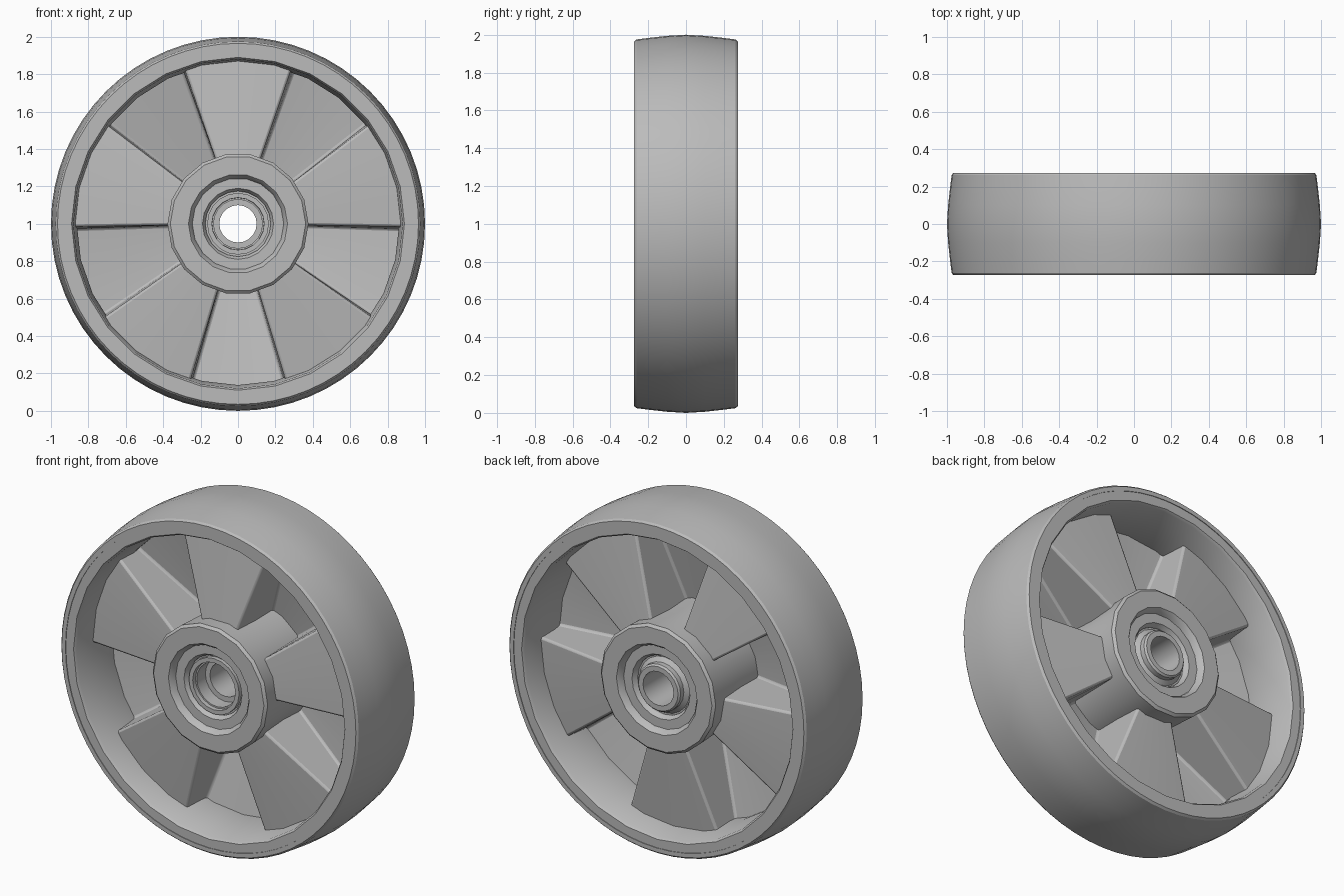
import bpy, bmesh, math

cube = bpy.data.objects.get("Cube")
if cube:
    bpy.data.objects.remove(cube, do_unlink=True)

grey = bpy.data.materials.new("plain grey")
grey.use_nodes = True
GREY = (0.5, 0.5, 0.5, 1)
grey.diffuse_color = GREY
grey.node_tree.nodes["Principled BSDF"].inputs["Base Color"].default_value = GREY


def polar(r, degrees, y):
    a = math.radians(degrees)
    return (r * math.cos(a), y, 1 + r * math.sin(a))


def finish(bm, name, angle=30):
    mesh = bpy.data.meshes.new(name)
    bm.to_mesh(mesh)
    bm.free()
    mesh.materials.append(grey)
    obj = bpy.data.objects.new(name, mesh)
    bpy.context.collection.objects.link(obj)
    bpy.ops.object.select_all(action='DESELECT')
    obj.select_set(True)
    bpy.context.view_layer.objects.active = obj
    bpy.ops.object.shade_smooth_by_angle(angle=math.radians(angle))
    return obj


def lathe(name, profile, sides, angle=30):
    """Turn a closed (radius, y) profile around the axle."""
    bm = bmesh.new()
    rings = [[bm.verts.new(polar(r, 360 * i / sides, y)) for r, y in profile]
             for i in range(sides)]
    n = len(profile)
    for i in range(sides):
        a, b = rings[i], rings[(i + 1) % sides]
        for j in range(n):
            k = (j + 1) % n
            bm.faces.new((a[j], a[k], b[k], b[j]))
    bmesh.ops.recalc_face_normals(bm, faces=bm.faces)
    return finish(bm, name, angle)


def mirrored(half):
    """Complete a profile that runs from the front to the middle plane."""
    return half + [(r, -y) for r, y in reversed(half) if y != 0]


# Crowned tyre
crown = mirrored([(0.94, -0.274), (0.965, -0.274), (0.975, -0.262),
                  (0.984, -0.19), (0.994, -0.1), (1.0, 0)])
lathe("tyre", crown, 64)

# Rim with tapered inner wall
outer = [(0.95, -0.27), (0.95, 0.27)]
inner = mirrored([(0.89, -0.27), (0.88, -0.255), (0.862, 0)])
lathe("rim", outer + inner[::-1], 28)

# Hub barrel
barrel = mirrored([(0.362, -0.274), (0.377, -0.26), (0.365, 0)])
socket = mirrored([(0.265, -0.274), (0.25, -0.255), (0.235, -0.2)])
lathe("hub", barrel + socket[::-1], 18)

# Bearing outer race, recessed cage and inner sleeve
lathe("bearing_race", mirrored([(0.25, -0.235), (0.25, 0)])
      + mirrored([(0.19, -0.235), (0.175, -0.21), (0.175, 0)])[::-1], 20)
lathe("bearing_cage", [(0.2, -0.2), (0.2, 0.2), (0.13, 0.2), (0.13, -0.2)], 20)
lathe("axle_sleeve", [(0.165, -0.225), (0.165, 0.2), (0.14, 0.22), (0.14, 0.25),
                      (0.13, 0.26), (0.1, 0.26), (0.1, -0.12), (0.135, -0.12),
                      (0.14, -0.225)], 20)

# Corrugated web: five raised panels per side, staggered front to back
EDGE, FOOT, STEPS = 19, 19.8, 6


def web_depth(r, raised):
    t = r - 0.38
    return 0.1 + 0.12 * t if raised else 0.42 - 0.2 * t


bm = bmesh.new()
for side, start in ((-1, 90), (1, 270)):
    stations = []
    for p in range(5):
        c = start + 72 * p
        stations.append((c - FOOT, False))
        stations += [(c - EDGE + 2 * EDGE * i / STEPS, True) for i in range(STEPS + 1)]
        gap = 72 - 2 * FOOT
        stations += [(c + FOOT + gap * i / STEPS, False) for i in range(STEPS)]
    strips = [[bm.verts.new(polar(r, a, side * (0.274 - web_depth(r, raised))))
               for r in (0.33, 0.91)] for a, raised in stations]
    for i, a in enumerate(strips):
        b = strips[(i + 1) % len(strips)]
        quad = (a[0], a[1], b[1], b[0])
        bm.faces.new(quad if side < 0 else quad[::-1])
bmesh.ops.remove_doubles(bm, verts=bm.verts, dist=0.0001)
web = finish(bm, "web_panels", 35)
bevel = web.modifiers.new("soft_edges", 'BEVEL')
bevel.width = 0.012
bevel.segments = 2
bevel.limit_method = 'ANGLE'
bevel.angle_limit = math.radians(40)
